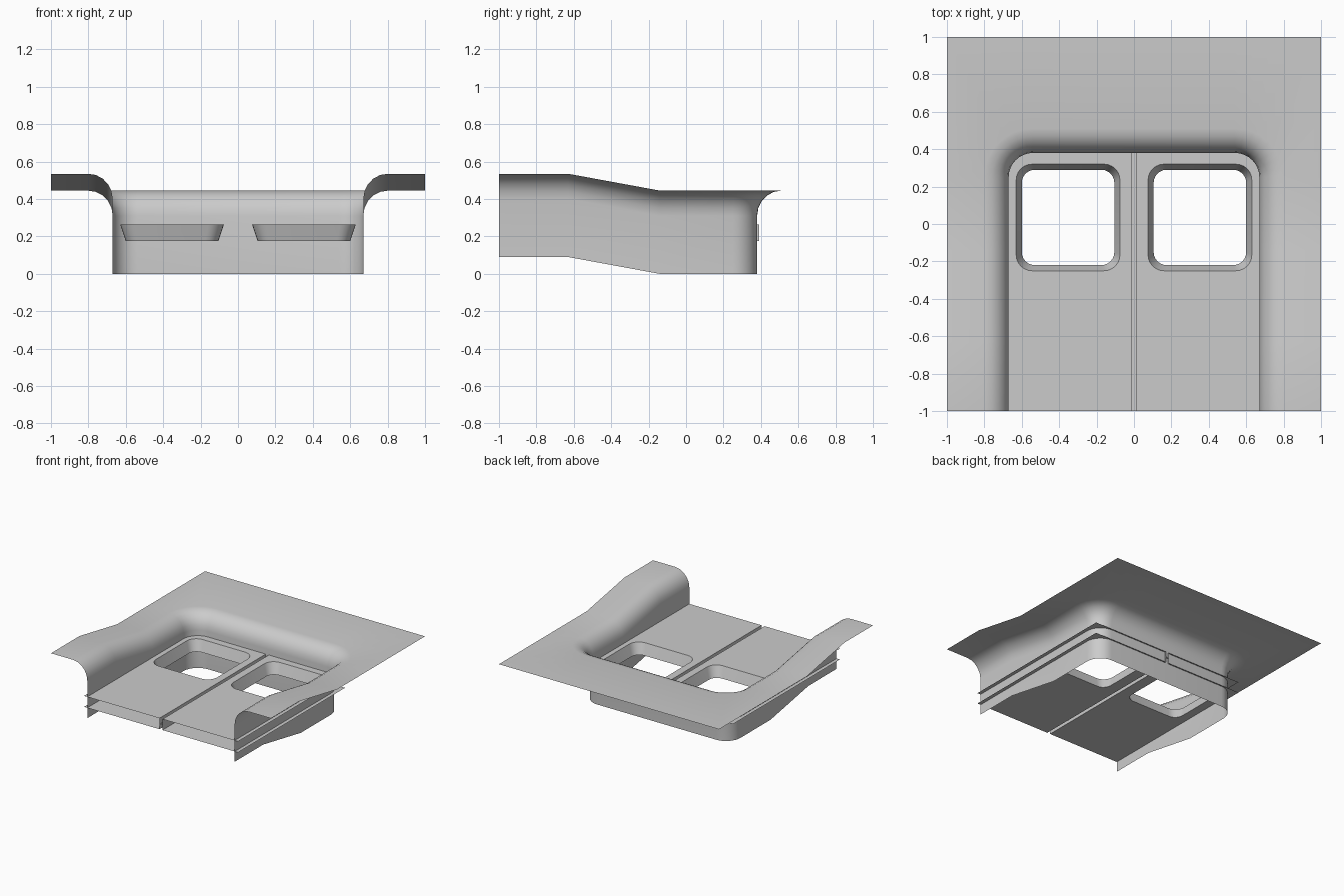
import bpy, bmesh, math
from mathutils import Vector

if "Cube" in bpy.data.objects:
    bpy.data.objects.remove(bpy.data.objects["Cube"])


def finish(name, bm):
    me = bpy.data.meshes.new(name)
    bm.to_mesh(me)
    bm.free()
    ob = bpy.data.objects.new(name, me)
    bpy.context.collection.objects.link(ob)
    bpy.ops.object.select_all(action='DESELECT')
    ob.select_set(True)
    bpy.context.view_layer.objects.active = ob
    bpy.ops.object.shade_smooth_by_angle(angle=math.radians(32))
    return ob


def strip(bm, a, b):
    for i in range(len(a) - 1):
        bm.faces.new((a[i], a[i + 1], b[i + 1], b[i]))


def rise(y):
    # the front part of the surround is raised by a short ramp
    return 0.09 * min(1, max(0, (-0.14 - y) / 0.49))


# U-shaped surround: wall, rounded lip and flat flange swept round the recess
W, B, R, N = 0.67, 0.38, 0.13, 8
CX, CY = W - R, B - R


def u_path(d):
    """Half path at outward offset d (None = outer square edge), then mirrored."""
    x = 1 if d is None else W + d
    pts = [(x, y) for y in (-1, -0.63, -0.14)]
    for i in range(N + 1):
        a = math.pi / 2 * i / N
        c, s = math.cos(a), math.sin(a)
        if d is None:
            if i <= N / 2:
                pts.append((1, CY + (1 - CY) * math.tan(a)))
            else:
                pts.append((CX + (1 - CX) * c / s, 1))
        else:
            pts.append((CX + (R + d) * c, CY + (R + d) * s))
    return pts + [(-px, py) for px, py in reversed(pts)]


profile = [(0, 0)]
for i in range(6):
    a = math.pi / 2 * i / 5
    profile.append((0.13 * (1 - math.cos(a)), 0.31 + 0.135 * math.sin(a)))
profile.append((None, 0.445))

bm = bmesh.new()
rows = [[bm.verts.new((x, y, z + rise(y))) for x, y in u_path(d)] for d, z in profile]
for lower, upper in zip(rows, rows[1:]):
    strip(bm, lower, upper)
finish("recess_surround", bm)

# Doors: two flat skins joined by a tapered, round-cornered window reveal
TOP, LOW, GAP = 0.265, 0.175, 0.014


def window_loop(x0, x1, y0, y1, r, n=6):
    pts = []
    corners = [(x1 - r, y1 - r), (x0 + r, y1 - r), (x0 + r, y0 + r), (x1 - r, y0 + r)]
    for k, (cx, cy) in enumerate(corners):
        for i in range(n + 1):
            a = math.pi / 2 * (k + i / n)
            pts.append((cx + r * math.cos(a), cy + r * math.sin(a)))
    return pts


def loop(bm, pts, z):
    vs = [bm.verts.new((x, y, z)) for x, y in pts]
    es = [bm.edges.new((vs[i], vs[(i + 1) % len(vs)])) for i in range(len(vs))]
    return vs, es


bm = bmesh.new()
outline = [(GAP, -1), (0.70, -1), (0.70, 0.39), (GAP, 0.39)]
holes = []
for z, win, up in ((TOP, (0.075, 0.63, -0.25, 0.32, 0.085), 1),
                   (LOW, (0.105, 0.60, -0.22, 0.29, 0.07), -1)):
    _, outer = loop(bm, outline, z)
    vs, inner = loop(bm, window_loop(*win), z)
    holes.append(vs)
    res = bmesh.ops.triangle_fill(bm, edges=outer + inner, use_beauty=True,
                                  normal=Vector((0, 0, up)))
    for f in res["geom"]:
        if isinstance(f, bmesh.types.BMFace):
            f.normal_update()
            if f.normal.z * up < 0:
                f.normal_flip()
strip(bm, holes[0] + holes[0][:1], holes[1] + holes[1][:1])
doors = finish("doors", bm)
doors.modifiers.new("Mirror", 'MIRROR').use_mirror_merge = False

# Stepped seam closing the gap between the doors
bm = bmesh.new()
for pts in ([(GAP, TOP), (GAP, 0.225), (-GAP, 0.215), (-GAP, LOW)],
            [(-GAP, TOP), (-GAP, 0.215)],
            [(GAP, 0.225), (GAP, LOW)]):
    strip(bm, [bm.verts.new((x, -1, z)) for x, z in pts],
          [bm.verts.new((x, 0.39, z)) for x, z in pts])
finish("door_seam", bm)
